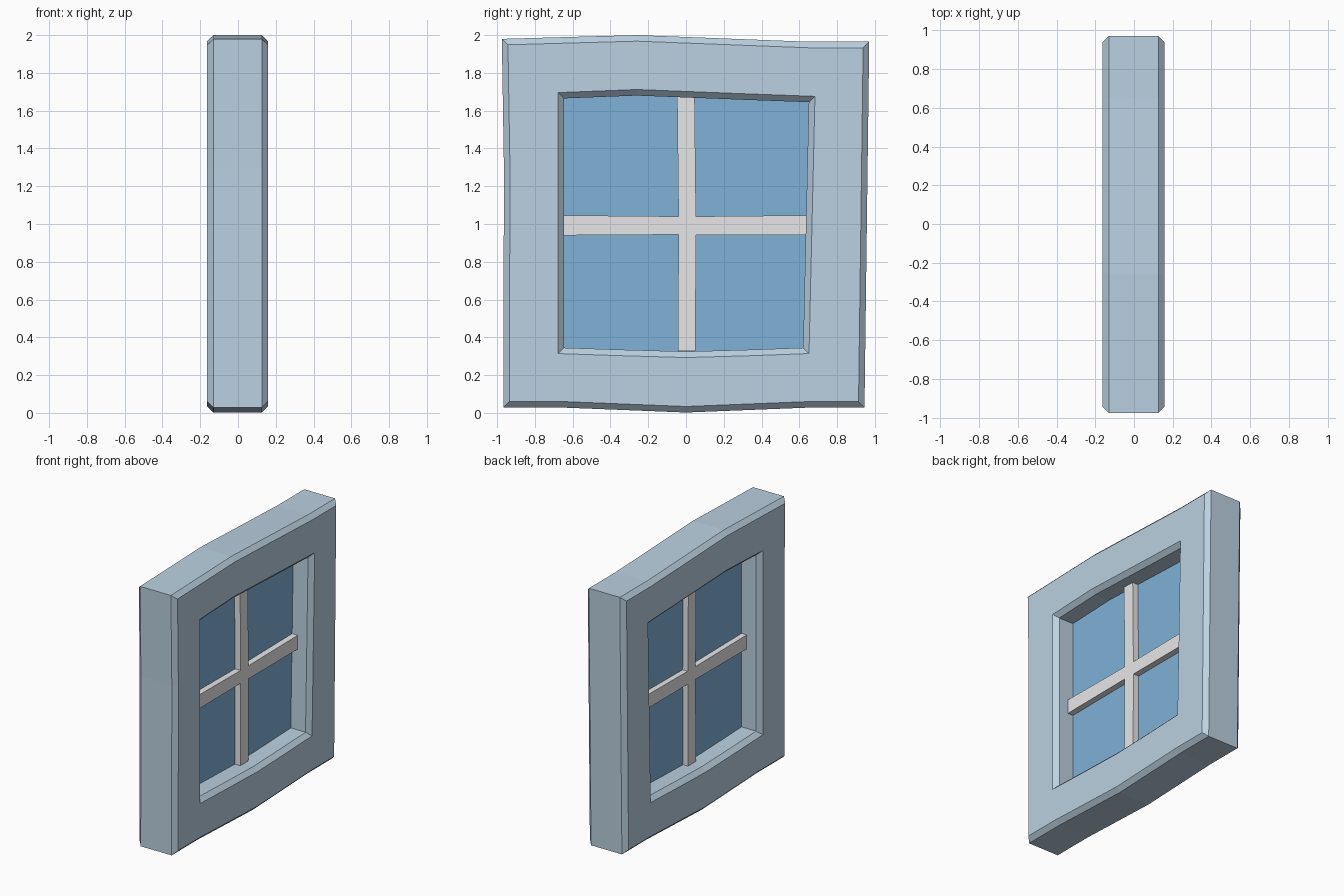
import bpy, bmesh
from mathutils import Vector

if "Cube" in bpy.data.objects:
    bpy.data.objects.remove(bpy.data.objects["Cube"])


def material(name, rgb):
    m = bpy.data.materials.new(name)
    m.diffuse_color = (*rgb, 1)
    m.use_nodes = True
    m.node_tree.nodes["Principled BSDF"].inputs["Base Color"].default_value = m.diffuse_color
    return m


FRAME = material("pale blue grey", (0.497, 0.638, 0.753))
GLASS = material("glass blue", (0.212, 0.445, 0.679))
BARS = material("light grey", (0.8, 0.8, 0.8))


def finish(name, bm, mat):
    bmesh.ops.recalc_face_normals(bm, faces=bm.faces)
    mesh = bpy.data.meshes.new(name)
    bm.to_mesh(mesh)
    bm.free()
    mesh.materials.append(mat)
    ob = bpy.data.objects.new(name, mesh)
    bpy.context.collection.objects.link(ob)


def inset(loop, d):
    """Mitred inset of a clockwise (y, z) loop; negative d grows it."""
    pts = [Vector(p) for p in loop]
    out = []
    for i, p in enumerate(pts):
        a = (p - pts[i - 1]).normalized()
        b = (pts[(i + 1) % len(pts)] - p).normalized()
        na, nb = Vector((a.y, -a.x)), Vector((b.y, -b.x))
        out.append(p + (na + nb) * (d / (1 + na.dot(nb))))
    return out


def prism(name, loop, x0, x1, mat):
    bm = bmesh.new()
    rings = [[bm.verts.new((x, *p)) for p in loop] for x in (x0, x1)]
    bm.faces.new(rings[0])
    bm.faces.new(rings[1])
    n = len(loop)
    for i in range(n):
        j = (i + 1) % n
        bm.faces.new((rings[0][i], rings[0][j], rings[1][j], rings[1][i]))
    finish(name, bm, mat)


# Wobbly outlines in (y, z), clockwise from top left
outer = [(-0.975, 1.98), (-0.26, 2.0), (0.65, 1.965), (0.97, 1.965),
         (0.945, 0.028), (0.65, 0.028), (0, 0.002), (-0.65, 0.028),
         (-0.967, 0.028), (-0.964, 1.3)]
inner = [(-0.645, 1.665), (-0.26, 1.68), (0.3, 1.658), (0.65, 1.645),
         (0.62, 0.345), (0.35, 0.335), (0, 0.325), (-0.35, 0.335),
         (-0.645, 0.345), (-0.645, 1.3)]

# Frame: closed loft of the bevelled cross-section
BEV = 0.032
face_out, face_in = inset(outer, BEV), inset(inner, -BEV)
sections = [(outer, -0.13), (outer, 0.126), (face_out, 0.158), (face_in, 0.158),
            (inner, 0.126), (inner, -0.13), (face_in, -0.163), (face_out, -0.163)]
bm = bmesh.new()
rings = [[bm.verts.new((x, *p)) for p in loop] for loop, x in sections]
n = len(outer)
for k, r in enumerate(rings):
    s = rings[(k + 1) % len(rings)]
    for i in range(n):
        j = (i + 1) % n
        bm.faces.new((r[i], r[j], s[j], s[i]))
finish("window_frame", bm, FRAME)

# Glass pane, edges tucked into the frame
prism("glass_pane", inset(inner, -0.005), -0.01, 0.004, GLASS)

# Cross-shaped glazing bars
cross = [(-0.047, 1.672), (0.046, 1.668), (0.053, 1.04), (0.637, 1.046),
         (0.635, 0.942), (0.053, 0.942), (0.05, 0.327), (-0.043, 0.327),
         (-0.04, 0.944), (-0.647, 0.94), (-0.647, 1.046), (-0.04, 1.04)]
prism("glazing_bars", cross, -0.052, 0.05, BARS)
